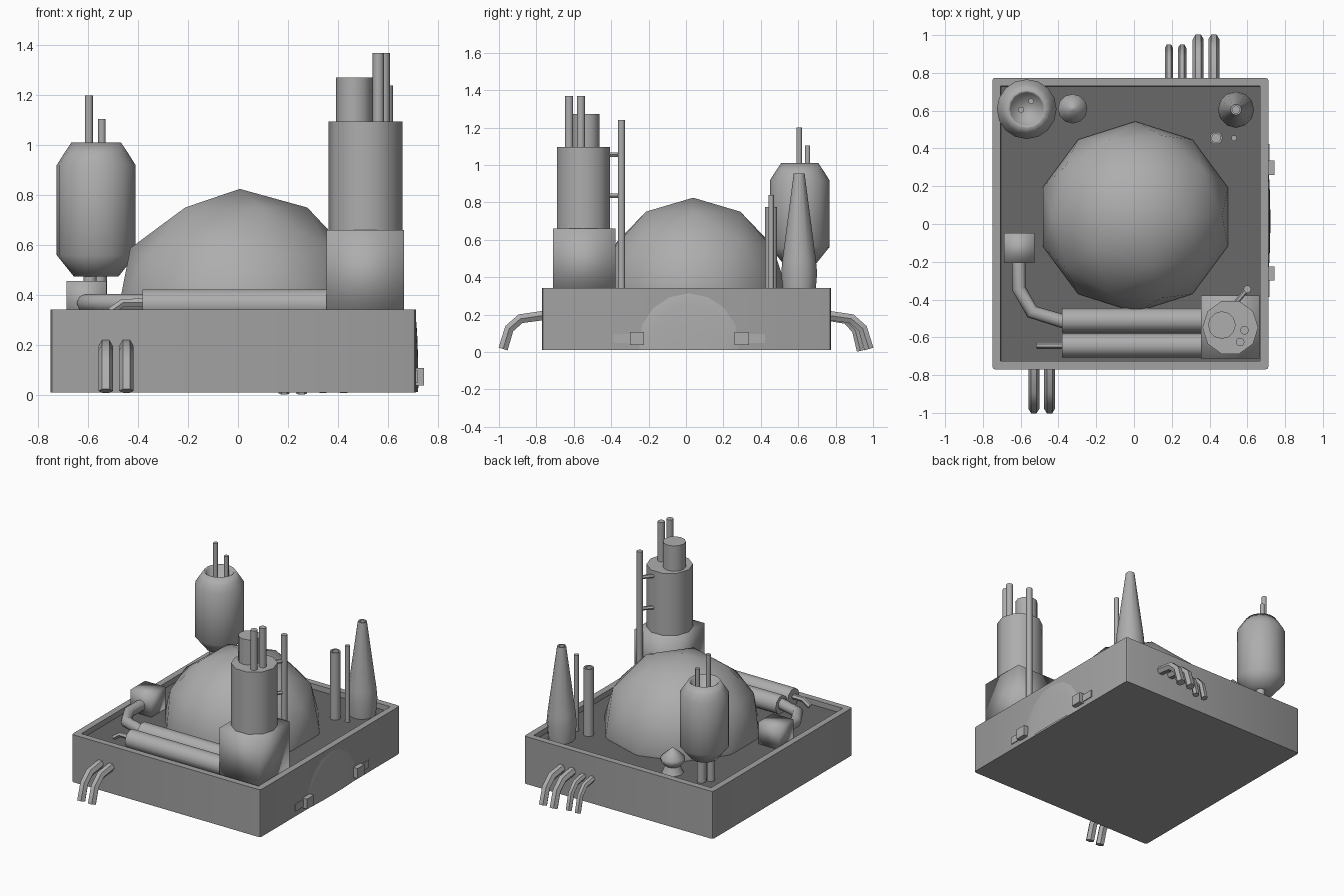
import bpy, bmesh, math
from mathutils import Vector

if "Cube" in bpy.data.objects:
    bpy.data.objects.remove(bpy.data.objects["Cube"])

FLOOR = 0.305


def material(name, v):
    m = bpy.data.materials.new(name)
    m.diffuse_color = (v, v, v, 1)
    m.use_nodes = True
    m.node_tree.nodes["Principled BSDF"].inputs["Base Color"].default_value = m.diffuse_color
    return m


GREY = material("mid_grey", 0.42)
WALL = material("wall_grey", 0.36)
DARK = material("dark_grey", 0.14)


def finish(ob, angle=40, mat=GREY):
    ob.data.materials.append(mat)
    bpy.ops.object.select_all(action='DESELECT')
    ob.select_set(True)
    bpy.context.view_layer.objects.active = ob
    bpy.ops.object.shade_smooth_by_angle(angle=math.radians(angle))
    return ob


def from_bmesh(name, bm, angle=40, mat=GREY):
    bmesh.ops.recalc_face_normals(bm, faces=bm.faces)
    me = bpy.data.meshes.new(name)
    bm.to_mesh(me)
    bm.free()
    ob = bpy.data.objects.new(name, me)
    bpy.context.collection.objects.link(ob)
    return finish(ob, angle, mat)


def cube_bm(lo, hi):
    bm = bmesh.new()
    bmesh.ops.create_cube(bm, size=1)
    lo, hi = Vector(lo), Vector(hi)
    for v in bm.verts:
        v.co = (lo + hi) / 2 + v.co * (hi - lo)
    return bm


def box(name, lo, hi, angle=40, mat=GREY):
    return from_bmesh(name, cube_bm(lo, hi), angle, mat)


def lathe(name, x, y, profile, sides=12, angle=50):
    """Revolve (radius, z) points about a vertical axis and cap both ends."""
    bm = bmesh.new()
    rings = []
    for r, z in profile:
        rings.append([bm.verts.new((x + r * math.cos(math.tau * i / sides),
                                    y + r * math.sin(math.tau * i / sides), z))
                      for i in range(sides)])
    for a, b in zip(rings, rings[1:]):
        for i in range(sides):
            j = (i + 1) % sides
            bm.faces.new((a[i], a[j], b[j], b[i]))
    bm.faces.new(rings[0][::-1])
    bm.faces.new(rings[-1])
    return from_bmesh(name, bm, angle)


def pipe(name, x, y, r, top, bottom=FLOOR, hollow=0.0, sides=10):
    prof = [(r, bottom), (r, top)]
    if hollow:
        prof += [(r * 0.7, top), (r * 0.7, top - hollow)]
    return lathe(name, x, y, prof, sides)


def tube(name, pts, r, res=1):
    """Sweep a round section along a path."""
    cu = bpy.data.curves.new(name, 'CURVE')
    cu.dimensions = '3D'
    cu.bevel_depth = r
    cu.bevel_resolution = res
    cu.use_fill_caps = True
    sp = cu.splines.new('POLY')
    sp.points.add(len(pts) - 1)
    for p, co in zip(sp.points, pts):
        p.co = (*co, 1)
    ob = bpy.data.objects.new(name, cu)
    bpy.context.collection.objects.link(ob)
    bpy.ops.object.select_all(action='DESELECT')
    ob.select_set(True)
    bpy.context.view_layer.objects.active = ob
    bpy.ops.object.convert(target='MESH')
    return finish(bpy.context.object, 50)


# Tray base: bevelled corners, raised rim, sunken dark floor
bm = cube_bm((-0.75, -0.77, 0.01), (0.712, 0.774, 0.342))
edges = [e for e in bm.edges if abs(e.verts[0].co.z - e.verts[1].co.z) > 0.1]
bmesh.ops.bevel(bm, geom=edges, offset=0.015, segments=2, profile=0.5, affect='EDGES')
bm.faces.ensure_lookup_table()
top = max(bm.faces, key=lambda f: f.calc_center_median().z)
bmesh.ops.inset_region(bm, faces=[top], thickness=0.045)
bmesh.ops.inset_region(bm, faces=[top], thickness=0.003)
for v in top.verts:
    v.co.z = FLOOR
top.material_index = 1
tray = from_bmesh("base_tray", bm, 40, WALL)
tray.data.materials.append(DARK)
for p in tray.data.polygons:
    if p.normal.z > 0.9 and p.center.z < FLOOR + 0.005:
        p.material_index = 1

# Main dome: upper half of a coarse sphere
bm = bmesh.new()
bmesh.ops.create_icosphere(bm, subdivisions=2, radius=0.5)
bmesh.ops.bisect_plane(bm, geom=bm.verts[:] + bm.edges[:] + bm.faces[:], plane_co=(0, 0, -0.05),
                       plane_no=(0, 0, 1), clear_inner=True)
for v in bm.verts:
    v.co = Vector((0.007 + v.co.x * 1.03, 0.038 + v.co.y * 1.01, 0.325 + v.co.z))
from_bmesh("dome", bm, 60)

# Round hatch: thin, slightly domed disc on the right wall, cut level with the base
bm = bmesh.new()
bmesh.ops.create_uvsphere(bm, u_segments=16, v_segments=8, radius=1)
for v in bm.verts:
    p = v.co.copy()
    v.co = Vector((0.706 + 0.016 * p.z, 0.015 + 0.29 * p.y, 0.045 + 0.29 * p.x))
bmesh.ops.bisect_plane(bm, geom=bm.verts[:] + bm.edges[:] + bm.faces[:], plane_co=(0, 0, 0.012),
                       plane_no=(0, 0, 1), clear_inner=True)
from_bmesh("side_hatch", bm, 60)

# Hatch clamps and their side plates
for s in (-1, 1):
    c = 0.018 + s * 0.28
    box("hatch_clamp", (0.69, c - 0.038, 0.037), (0.745, c + 0.038, 0.108))
    c += s * 0.08
    box("clamp_plate", (0.69, c - 0.045, 0.047), (0.718, c + 0.045, 0.097))

# Corner tower with chimneys
box("tower_block", (0.355, -0.712, FLOOR), (0.665, -0.378, 0.66), 100)
lathe("tower_drum", 0.51, -0.548, [(0.148, 0.64), (0.148, 1.095)], 10)
pipe("tower_chimney", 0.465, -0.535, 0.073, 1.272, 1.05, sides=12)
pipe("tower_flue_a", 0.585, -0.562, 0.023, 1.37, 1.05)
pipe("tower_flue_b", 0.562, -0.625, 0.023, 1.37, 1.05)
pipe("tower_standpipe", 0.6, -0.345, 0.02, 1.24)
for z in (0.835, 1.055):
    tube("standpipe_bracket", [(0.52, -0.44, z), (0.6, -0.345, z)], 0.013)

# Tapered stack and slim pipes in the back right corner
lathe("tapered_stack", 0.54, 0.605, [(0.086, FLOOR), (0.096, 0.42), (0.09, 0.49), (0.029, 0.955),
                                     (0.02, 0.955), (0.02, 0.9)], 12)
pipe("vent_pipe", 0.435, 0.455, 0.034, 0.775, hollow=0.05)
pipe("thin_pipe", 0.53, 0.455, 0.015, 0.84)

# Raised tank with an open rim, legs and pipes
lathe("tank", -0.568, 0.608, [(0.09, 0.475), (0.158, 0.56), (0.158, 0.92), (0.13, 0.965),
                              (0.1, 1.01), (0.088, 1.0), (0.06, 0.92)], 16, 180)
pipe("tank_leg_a", -0.555, 0.62, 0.03, 0.5)
pipe("tank_leg_b", -0.592, 0.57, 0.026, 0.5)
pipe("tank_pipe_tall", -0.597, 0.605, 0.016, 1.2, 0.88)
pipe("tank_pipe_short", -0.545, 0.65, 0.015, 1.105, 0.88)

# Small capped vent beside the tank
lathe("capped_vent", -0.325, 0.61, [(0.07, FLOOR), (0.06, 0.325), (0.05, 0.355), (0.078, 0.385),
                                    (0.078, 0.41), (0.035, 0.45), (0.006, 0.475)], 12)

# Twin horizontal tanks along the front with feed pipes
for y in (-0.51, -0.643):
    tube("front_cylinder", [(-0.382, y, 0.362), (0.37, y, 0.362)], 0.064, 3)
box("valve_box", (-0.687, -0.207, FLOOR), (-0.527, -0.047, 0.457), 100)
tube("feed_pipe", [(-0.61, -0.15, 0.368), (-0.61, -0.34, 0.368), (-0.54, -0.465, 0.368),
                   (-0.36, -0.52, 0.368)], 0.037, 2)
tube("drain_pipe", [(-0.36, -0.643, 0.37), (-0.46, -0.643, 0.37), (-0.51, -0.643, 0.335)], 0.018)

# Bent outlet pipes on the front and back walls
path = [(0.75, 0.197), (0.885, 0.178), (0.945, 0.125), (0.978, 0.016)]
for x, side, r, k in ((-0.53, -1, 0.029, 1), (-0.447, -1, 0.029, 1), (0.34, 1, 0.029, 1),
                      (0.423, 1, 0.029, 1), (0.185, 1, 0.022, 0.8), (0.255, 1, 0.022, 0.8)):
    tube("outlet_pipe", [(x, side * (0.75 + (y - 0.75) * k), z - (0.01 if k < 1 else 0))
                         for y, z in path], r)
